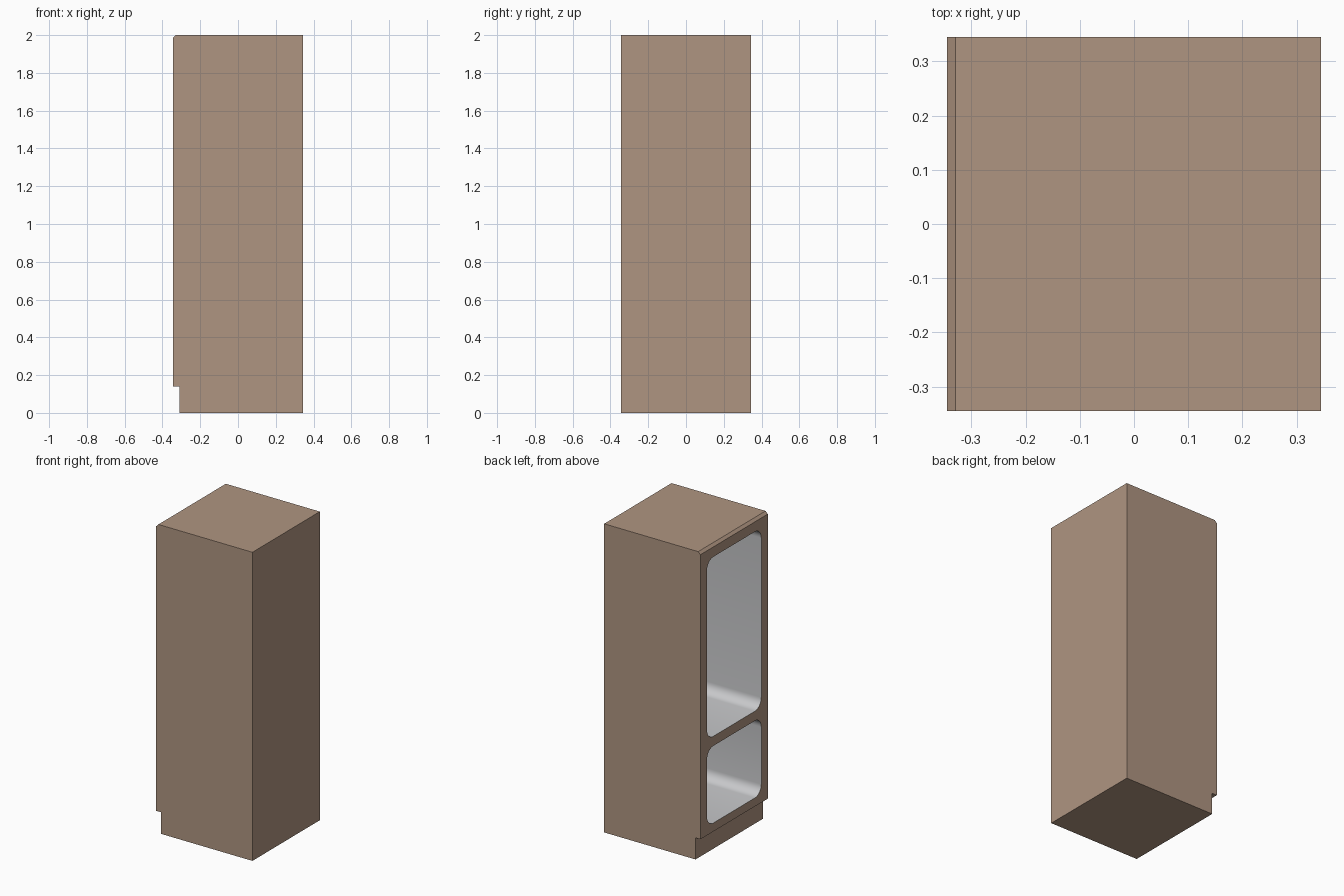
import bpy, bmesh
from math import cos, sin, pi

cube = bpy.data.objects.get("Cube")
if cube:
    bpy.data.objects.remove(cube, do_unlink=True)


def material(name, rgb):
    mat = bpy.data.materials.new(name)
    mat.use_nodes = True
    mat.diffuse_color = (*rgb, 1)
    mat.node_tree.nodes["Principled BSDF"].inputs["Base Color"].default_value = (*rgb, 1)
    return mat


brown = material("cabinet brown", (0.43, 0.30, 0.22))
grey = material("liner grey", (0.58, 0.585, 0.6))

HALF = 0.345      # half width and half depth of the cabinet
FACE = -HALF      # the open side


def prism(bm, points, offset, mat_index=0):
    """Extrude a closed outline along an offset into a solid."""
    face = bm.faces.new([bm.verts.new(p) for p in points])
    moved = bmesh.ops.extrude_face_region(bm, geom=[face], use_keep_orig=True)["geom"]
    new_verts = [g for g in moved if isinstance(g, bmesh.types.BMVert)]
    bmesh.ops.translate(bm, verts=new_verts, vec=offset)
    for f in bm.faces:
        f.material_index = mat_index


def make_object(name, bm):
    bmesh.ops.recalc_face_normals(bm, faces=bm.faces[:])
    mesh = bpy.data.meshes.new(name)
    bm.to_mesh(mesh)
    bm.free()
    obj = bpy.data.objects.new(name, mesh)
    bpy.context.collection.objects.link(obj)
    for mat in (brown, grey):
        mesh.materials.append(mat)
    return obj


def rounded_opening(x, half_width, low, high, radius, steps=8):
    """Rounded rectangle lying in the plane of the open side."""
    mid, half_height = (low + high) / 2, (high - low) / 2
    points = []
    for quarter, (sy, sz) in enumerate([(1, 1), (-1, 1), (-1, -1), (1, -1)]):
        for i in range(steps + 1):
            a = (quarter + i / steps) * pi / 2
            points.append((x,
                           sy * (half_width - radius) + radius * cos(a),
                           mid + sz * (half_height - radius) + radius * sin(a)))
    return points


# Cabinet body: side profile with toe recess and a small chamfer at the top
profile = [(-0.31, 0), (HALF, 0), (HALF, 2), (FACE + 0.016, 2),
           (FACE, 1.984), (FACE, 0.14), (-0.31, 0.14)]
bm = bmesh.new()
prism(bm, [(x, -HALF, z) for x, z in profile], (0, 2 * HALF, 0))
body = make_object("cabinet_body", bm)

# Two lined compartments, cut from the open side
bm = bmesh.new()
for low, high in [(0.195, 0.695), (0.757, 1.92)]:
    prism(bm, rounded_opening(FACE - 0.1, 0.278, low, high, 0.065),
          (0.1 + HALF + 0.28, 0, 0), mat_index=1)
cutter = make_object("compartment_cutter", bm)
cutter.hide_render = True

cut = body.modifiers.new("compartments", "BOOLEAN")
cut.operation = "DIFFERENCE"
cut.solver = "EXACT"
cut.object = cutter

bpy.ops.object.select_all(action="DESELECT")
body.select_set(True)
bpy.context.view_layer.objects.active = body
bpy.ops.object.modifier_apply(modifier=cut.name)
bpy.data.objects.remove(cutter, do_unlink=True)

# Smooth liner corners, crisp cabinet edges
bpy.ops.object.shade_smooth_by_angle(angle=pi / 6)
